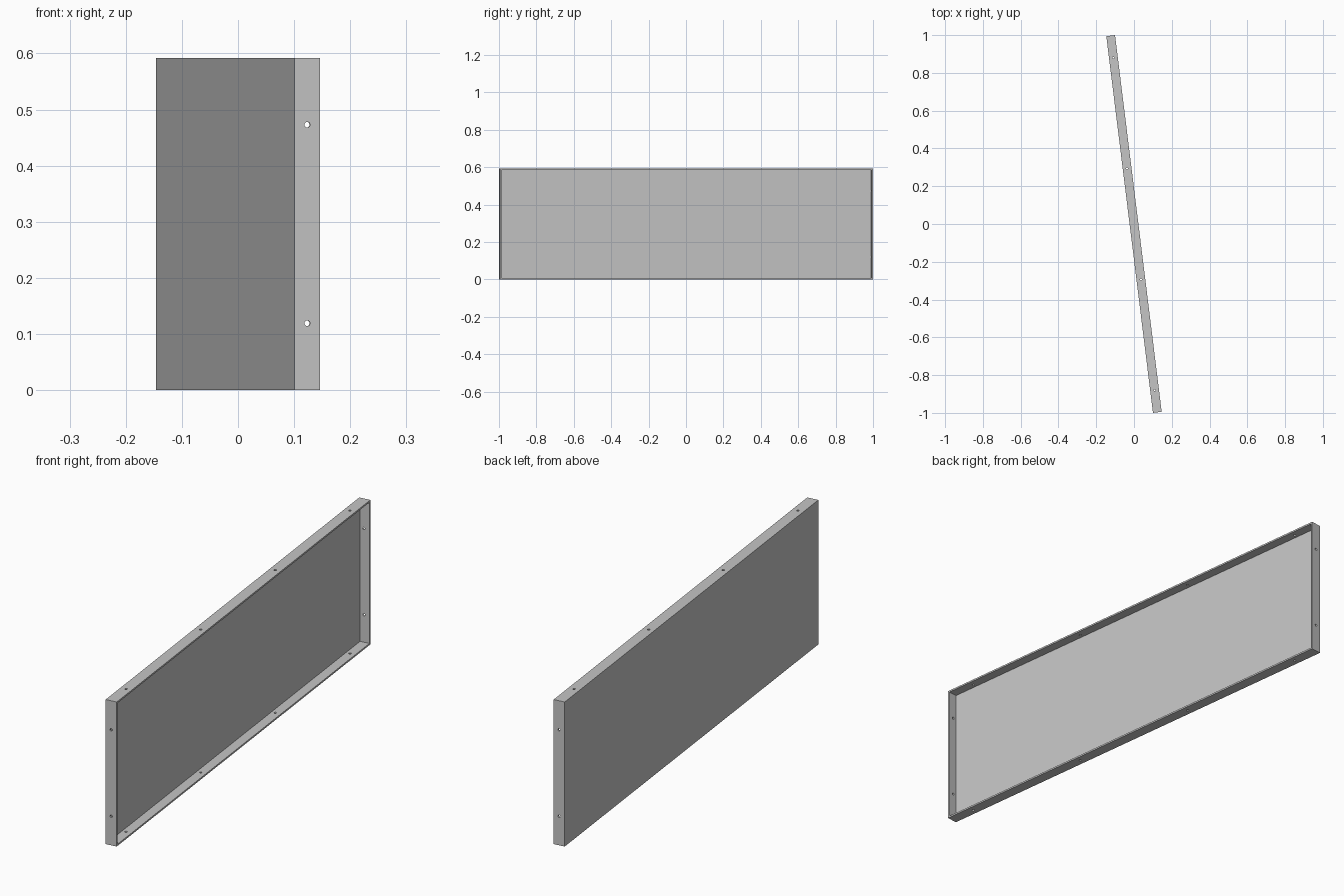
import bpy
import bmesh
import math
from mathutils import Matrix, Vector

if "Cube" in bpy.data.objects:
    bpy.data.objects.remove(bpy.data.objects["Cube"])

# Main sizes
LENGTH, HEIGHT, DEPTH = 2.0095, 0.592, 0.0465
SHEET = 0.007
HOLE_RADIUS = 0.005
TURN = math.radians(7.06)

# Sheet metal colour
metal = bpy.data.materials.new("light grey metal")
metal.use_nodes = True
colour = (0.56, 0.56, 0.56, 1.0)
metal.diffuse_color = colour
metal.node_tree.nodes["Principled BSDF"].inputs["Base Color"].default_value = colour


def add_object(name, bm):
    """Turn a bmesh into an object placed and turned like the panel."""
    mesh = bpy.data.meshes.new(name)
    bm.to_mesh(mesh)
    bm.free()
    mesh.materials.append(metal)
    obj = bpy.data.objects.new(name, mesh)
    bpy.context.collection.objects.link(obj)
    obj.location.z = HEIGHT / 2
    obj.rotation_euler.z = TURN
    return obj


# Folded tray: a box open towards +x, thickened inwards
bm = bmesh.new()
bmesh.ops.create_cube(bm, size=1)
bmesh.ops.scale(bm, vec=(DEPTH, LENGTH, HEIGHT), verts=bm.verts)
bm.normal_update()
open_side = [f for f in bm.faces if f.normal.x > 0.9]
bmesh.ops.delete(bm, geom=open_side, context="FACES_ONLY")
tray = add_object("panel_tray", bm)
solid = tray.modifiers.new("sheet thickness", "SOLIDIFY")
solid.thickness = SHEET
solid.offset = -1
solid.use_even_offset = True

# Screw holes: four in each long flange, two in each end flange
bm = bmesh.new()


def add_hole(centre, rotation):
    bmesh.ops.create_cone(bm, cap_ends=True, segments=20, radius1=HOLE_RADIUS,
                          radius2=HOLE_RADIUS, depth=0.04,
                          matrix=Matrix.Translation(Vector(centre)) @ rotation)


along_y = Matrix.Rotation(math.pi / 2, 4, "X")
for side in (-1, 1):
    for y in (-0.887, -0.296, 0.296, 0.887):
        add_hole((0, y, side * HEIGHT / 2), Matrix.Identity(4))
    for z in (-0.177, 0.177):
        add_hole((0, side * LENGTH / 2, z), along_y)
cutter = add_object("hole_cutter", bm)
cutter.hide_render = True
cutter.display_type = "WIRE"

holes = tray.modifiers.new("screw holes", "BOOLEAN")
holes.operation = "DIFFERENCE"
holes.solver = "EXACT"
holes.object = cutter

# Fix the cut into the tray and drop the cutter
bpy.context.view_layer.update()
bpy.ops.object.select_all(action="DESELECT")
tray.select_set(True)
bpy.context.view_layer.objects.active = tray
for name in [m.name for m in tray.modifiers]:
    bpy.ops.object.modifier_apply(modifier=name)
bpy.data.objects.remove(cutter)
bpy.ops.object.shade_smooth_by_angle(angle=math.radians(30))
